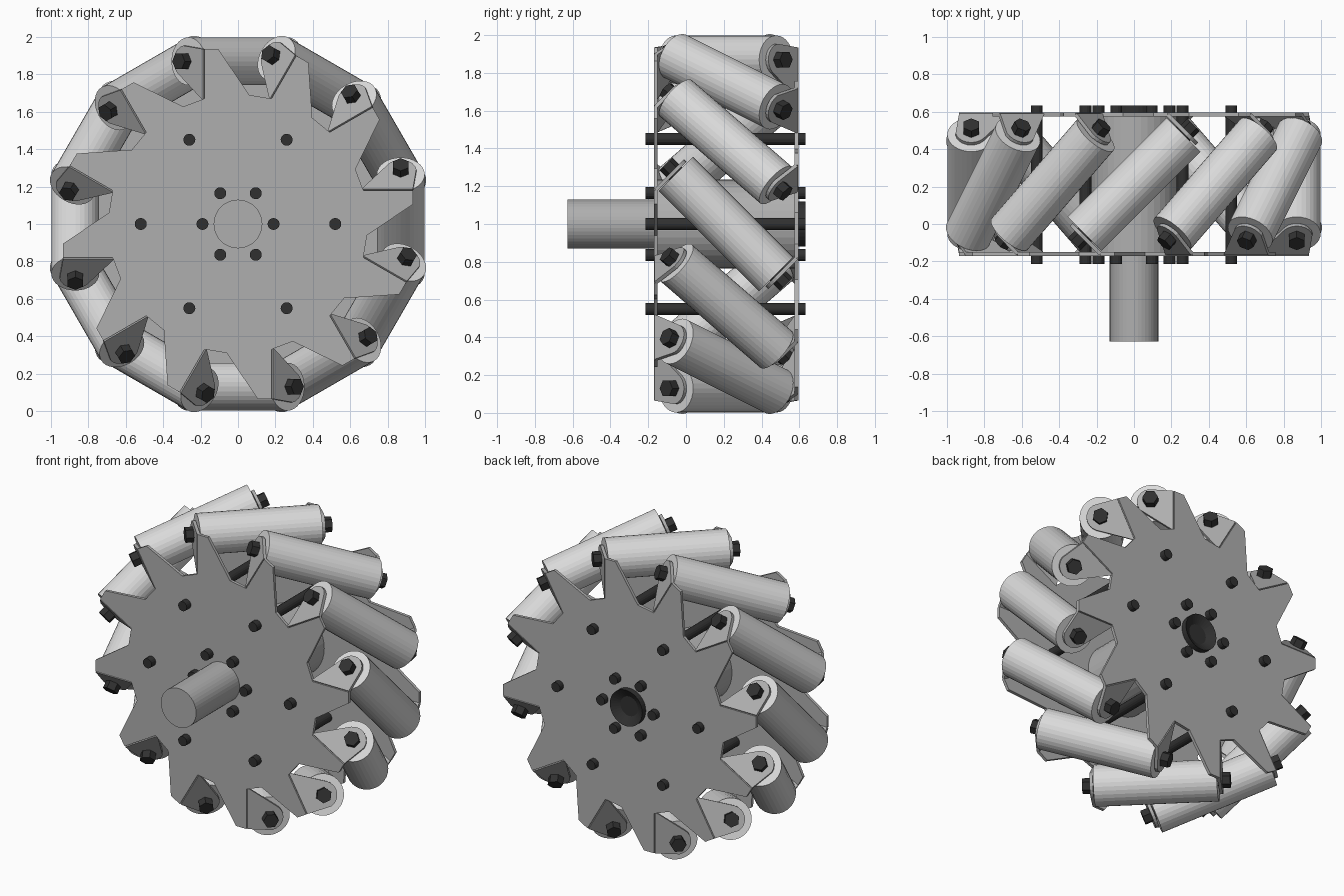
import bpy, bmesh
from math import sin, cos, pi, radians
from mathutils import Matrix, Vector

cube = bpy.data.objects.get("Cube")
if cube:
    bpy.data.objects.remove(cube, do_unlink=True)


def material(name, grey):
    m = bpy.data.materials.new(name)
    m.use_nodes = True
    colour = (grey, grey, grey, 1)
    m.diffuse_color = colour
    m.node_tree.nodes["Principled BSDF"].inputs["Base Color"].default_value = colour
    return m


ROLLER = material("light grey rubber", 0.70)
STEEL = material("mid grey steel", 0.43)
DARK = material("dark bolt metal", 0.03)

COUNT = 12
HALF = 0.3725          # centre plane to the middle of each side plate
AXIS = 0.87            # wheel centre to roller axis
BEND = 0.18            # tangential offset of the tab fold
THICK = 0.02
CENTRE = Matrix.Translation((0, 0.2125, 1))


def circle(r, n, cx=0, cz=0, start=0, sweep=2 * pi, closed=True):
    steps = n if closed else n - 1
    return [(cx + r * cos(start + sweep * i / steps),
             cz + r * sin(start + sweep * i / steps)) for i in range(n)]


def prism(name, points, y0, y1, matrix, mat, recess=None):
    """Extrude an outline in the XZ plane from y0 to y1."""
    bm = bmesh.new()
    low = [bm.verts.new((x, y0, z)) for x, z in points]
    high = [bm.verts.new((x, y1, z)) for x, z in points]
    bm.faces.new(low)
    cap = bm.faces.new(high)
    for i in range(len(points)):
        j = (i + 1) % len(points)
        bm.faces.new((low[i], low[j], high[j], high[i]))
    bmesh.ops.recalc_face_normals(bm, faces=bm.faces)
    if recess:
        bmesh.ops.inset_region(bm, faces=[cap], thickness=recess[0])
        bmesh.ops.translate(bm, verts=cap.verts, vec=Vector((0, -recess[1], 0)))
    mesh = bpy.data.meshes.new(name)
    bm.to_mesh(mesh)
    bm.free()
    mesh.materials.append(mat)
    obj = bpy.data.objects.new(name, mesh)
    obj.matrix_world = matrix
    bpy.context.collection.objects.link(obj)
    return obj


def turn(k):
    return Matrix.Rotation(2 * pi * k / COUNT, 4, 'Y')


# Saw-toothed plate outline: one tooth repeated around the wheel
tooth = [(-BEND, 0.67), (-BEND, 0.935), (-0.105, 0.935), (0.06, 0.69)]
plate_outline = []
for k in range(COUNT):
    for x, z in tooth:
        p = turn(k) @ Vector((x, 0, z))
        plate_outline.append((p.x, p.z))

# Folded tab outline: straight at the fold, rounded around the bolt
tab_outline = [(0, 0.66), (0, 0.935)] + circle(
    0.085, 9, 0.136, AXIS, radians(80), radians(-130), closed=False)

fold = Matrix.Translation((-BEND, -HALF, 0)) @ Matrix.Rotation(radians(135), 4, 'Z')

# Side plates with their tabs; the back is the front turned half round
for side, flip in (("front", 0), ("back", pi)):
    base = CENTRE @ Matrix.Rotation(flip, 4, 'Z')
    prism(side + "_plate", plate_outline, -HALF - THICK / 2, -HALF + THICK / 2, base, STEEL)
    for k in range(COUNT):
        prism(f"{side}_tab_{k + 1}", tab_outline, -THICK / 2, THICK / 2,
              base @ turn(k) @ fold, STEEL)

# Rollers at 45 degrees with a hexagon bolt head at each end
for k in range(COUNT):
    frame = (CENTRE @ turn(k) @ Matrix.Translation((0, 0, AXIS))
             @ Matrix.Rotation(radians(-45), 4, 'Z'))
    prism(f"roller_{k + 1}", circle(0.128, 32), -0.375, 0.375, frame, ROLLER)
    for end, s in (("front", -1), ("back", 1)):
        prism(f"{end}_roller_bolt_{k + 1}", circle(0.048, 6),
              s * 0.37, s * 0.45, frame, DARK)

# Cross rods on two bolt circles
for ring, radius in (("outer", 0.52), ("inner", 0.19)):
    for k in range(6):
        place = CENTRE @ turn(2 * k) @ Matrix.Translation((radius, 0, 0))
        prism(f"{ring}_rod_{k + 1}", circle(0.032, 16), -0.427, 0.42, place, DARK)

# Hub, drive shaft and the recessed collar at the back
prism("hub", circle(0.235, 40), -HALF, HALF, CENTRE, STEEL)
prism("shaft", circle(0.13, 40), -0.84, -HALF, CENTRE, STEEL)
prism("back_collar", circle(0.12, 32), HALF, 0.42, CENTRE, DARK, recess=(0.055, 0.034))
